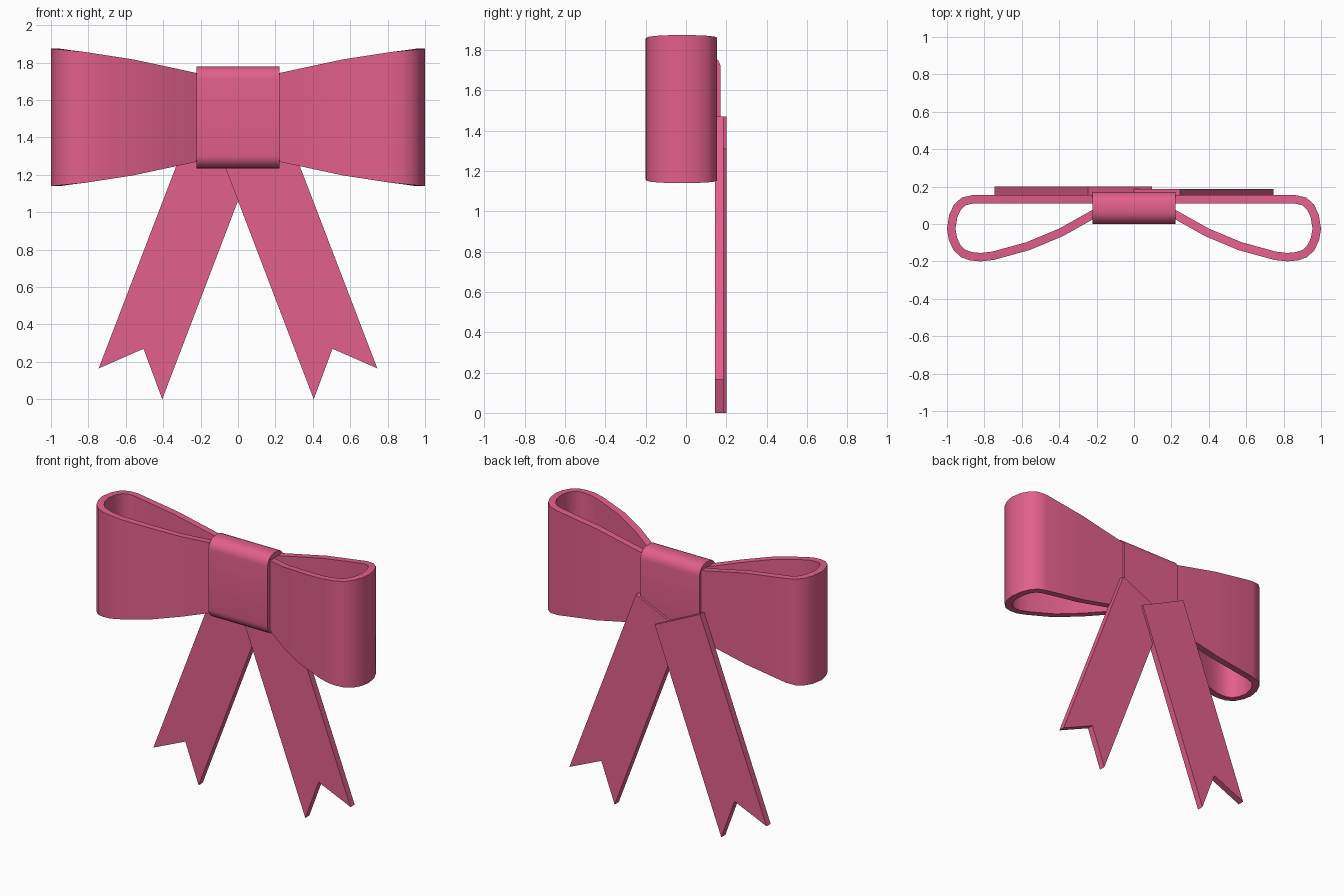
import bpy, bmesh, math
from mathutils import Vector

if "Cube" in bpy.data.objects:
    bpy.data.objects.remove(bpy.data.objects["Cube"])

ZC = 1.507   # height of the bow's centre line
pink = bpy.data.materials.new("ribbon_pink")
pink.diffuse_color = (0.76, 0.115, 0.262, 1)
pink.use_nodes = True
pink.node_tree.nodes["Principled BSDF"].inputs["Base Color"].default_value = pink.diffuse_color


def finish(name, bm, angle=30):
    bmesh.ops.recalc_face_normals(bm, faces=bm.faces)
    me = bpy.data.meshes.new(name)
    bm.to_mesh(me)
    bm.free()
    me.materials.append(pink)
    me.shade_smooth()
    me.set_sharp_from_angle(angle=math.radians(angle))
    ob = bpy.data.objects.new(name, me)
    bpy.context.collection.objects.link(ob)
    return ob


def inset_path(pts, t, closed=False):
    """Offset a 2D path to its right side by t, with mitred corners."""
    out, n = [], len(pts)
    for i, p in enumerate(pts):
        a = pts[i - 1] if (i or closed) else None
        b = pts[(i + 1) % n] if (i < n - 1 or closed) else None
        dirs = [(Vector(q) - Vector(r)).normalized()
                for q, r in ((p, a), (b, p)) if q and r]
        nor = [Vector((d.y, -d.x)) for d in dirs]
        m = sum(nor, Vector((0, 0))).normalized()
        out.append(Vector(p) + m * (t / m.dot(nor[0])))
    return out


def strip(bm, rings, closed):
    """Skin four-cornered sections into a band."""
    n = len(rings)
    for i in range(n if closed else n - 1):
        a, b = rings[i], rings[(i + 1) % n]
        for k in range(4):
            bm.faces.new((a[k], a[(k + 1) % 4], b[(k + 1) % 4], b[k]))


# Loops: plan path of the right half, its height growing outwards, mirrored
def half_height(x):
    keys = [(0, .19), (.22, .237), (.56, .31), (.82, .35), (1.0, .3675)]
    for (x0, h0), (x1, h1) in zip(keys, keys[1:]):
        if x <= x1:
            return h0 + (h1 - h0) * (x - x0) / (x1 - x0)
    return keys[-1][1]


path = [(0, .155), (.22, .155), (.56, .155), (.86, .155), (.92, .142), (.962, .105),
        (.988, .05), (1, -.025), (.99, -.085), (.965, -.14), (.925, -.178),
        (.875, -.195), (.82, -.2), (.75, -.192), (.56, -.14), (.38, -.065),
        (.22, .025), (.08, .10)]
inner = inset_path(path, .045)
inner[0].x = 0
bm = bmesh.new()
rings = []
for o, i in zip(path, inner):
    h = half_height(o[0])
    rings.append([bm.verts.new((p[0], p[1], ZC + s * h))
                  for p, s in ((o, 1), (i, 1), (i, -1), (o, -1))])
strip(bm, rings, False)
bm.faces.new(rings[-1])
loops = finish("bow_loops", bm, 32)
mod = loops.modifiers.new("mirror", 'MIRROR')
mod.use_clip = True

# Knot: rounded rectangular band wrapped round the middle
W, R, T, SEG = .222, .07, .035, 6
y0, y1, z0, z1 = 0.0, .172, ZC - .272, ZC + .272
prof = []
for cy, cz, start in ((y1 - R, z1 - R, 90), (y1 - R, z0 + R, 0),
                      (y0 + R, z0 + R, -90), (y0 + R, z1 - R, -180)):
    for k in range(SEG + 1):
        a = math.radians(start - 90 * k / SEG)
        prof.append((cy + R * math.cos(a), cz + R * math.sin(a)))
inner = inset_path(prof, T, True)
bm = bmesh.new()
rings = [[bm.verts.new((x, p[0], p[1]))
          for p, x in ((o, W), (i, W), (i, -W), (o, -W))]
         for o, i in zip(prof, inner)]
strip(bm, rings, True)
finish("knot", bm)

# Tails: notched flat strips, the left one lying behind the right
outline = [(-.095, 1.31), (.405, .0), (.505, .27), (.745, .165), (.245, 1.47)]
for name, s, ya, yb in (("right_tail", 1, .143, .187), ("left_tail", -1, .156, .2)):
    bm = bmesh.new()
    f = bm.faces.new([bm.verts.new((s * x, ya, z)) for x, z in outline])
    ext = bmesh.ops.extrude_face_region(bm, geom=[f], use_keep_orig=True)
    for v in ext["geom"]:
        if isinstance(v, bmesh.types.BMVert):
            v.co.y = yb
    finish(name, bm)
